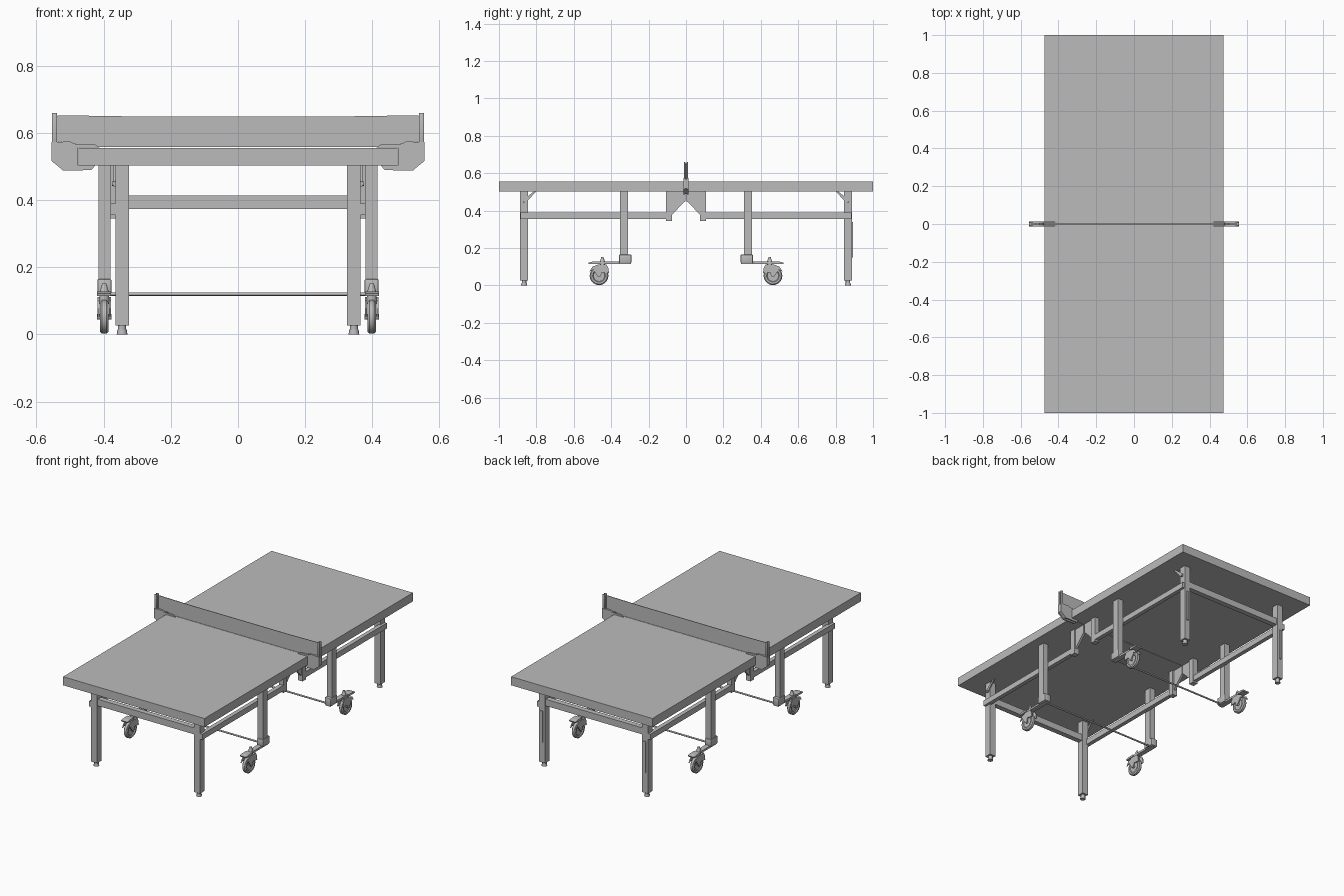
import bpy, bmesh, math
from mathutils import Matrix, Vector

cube = bpy.data.objects.get("Cube")
if cube:
    bpy.data.objects.remove(cube, do_unlink=True)

grey = bpy.data.materials.new("Neutral grey")
grey.use_nodes = True
grey.diffuse_color = (0.5, 0.5, 0.5, 1)
grey.node_tree.nodes["Principled BSDF"].inputs["Base Color"].default_value = (0.5, 0.5, 0.5, 1)

ALL = [(1, -1), (-1, -1), (1, 1), (-1, 1)]
SIDES = [(1, 1), (-1, 1)]
ENDS = [(1, -1), (1, 1)]
ONE = [(1, 1)]


def place(name, bm, where=ONE, smooth=False):
    """Make one object per mirrored position of a part built at +x, +y."""
    bmesh.ops.recalc_face_normals(bm, faces=bm.faces[:])
    for sx, sy in where:
        part = bm.copy()
        bmesh.ops.transform(part, matrix=Matrix.Diagonal((sx, sy, 1, 1)), verts=part.verts[:])
        bmesh.ops.recalc_face_normals(part, faces=part.faces[:])
        label = name
        if where in (ALL, ENDS):
            label = ("front_" if sy < 0 else "back_") + label
        if where in (ALL, SIDES):
            label = ("left_" if sx > 0 else "right_") + label
        mesh = bpy.data.meshes.new(label)
        part.to_mesh(mesh)
        part.free()
        mesh.materials.append(grey)
        obj = bpy.data.objects.new(label, mesh)
        bpy.context.collection.objects.link(obj)
        if smooth:
            bpy.ops.object.select_all(action='DESELECT')
            obj.select_set(True)
            bpy.context.view_layer.objects.active = obj
            bpy.ops.object.shade_smooth_by_angle(angle=math.radians(35))
    bm.free()


def box(name, x, y, z, where=ONE, bevel=0):
    bm = bmesh.new()
    bmesh.ops.create_cube(bm, size=1)
    for v in bm.verts:
        v.co = Vector([(r[0] + r[1]) / 2 + c * (r[1] - r[0]) for c, r in zip(v.co, (x, y, z))])
    if bevel:
        bmesh.ops.bevel(bm, geom=bm.edges[:], offset=bevel, segments=2, affect='EDGES', profile=0.5)
    place(name, bm, where, bool(bevel))


def slab(name, outline, axis, low, high, where=ONE):
    """Extrude an outline along x (points are y, z) or along y (points are x, z)."""
    bm = bmesh.new()
    point = (lambda a, b: (low, a, b)) if axis == 'x' else (lambda a, b: (a, low, b))
    face = bm.faces.new([bm.verts.new(point(a, b)) for a, b in outline])
    new = bmesh.ops.extrude_face_region(bm, geom=[face])["geom"]
    step = Vector((high - low, 0, 0) if axis == 'x' else (0, high - low, 0))
    bmesh.ops.translate(bm, vec=step, verts=[g for g in new if isinstance(g, bmesh.types.BMVert)])
    place(name, bm, where)


def rod(name, start, end, r1, where=ONE, r2=None, sides=16):
    start, end = Vector(start), Vector(end)
    bm = bmesh.new()
    turn = (end - start).to_track_quat('Z', 'Y').to_matrix().to_4x4()
    bmesh.ops.create_cone(bm, cap_ends=True, segments=sides, radius1=r1,
                          radius2=r1 if r2 is None else r2, depth=(end - start).length,
                          matrix=Matrix.Translation((start + end) / 2) @ turn)
    place(name, bm, where, True)


def lathe_x(name, profile, centre, where):
    """Spin a profile of (x, radius) points around the x axis."""
    bm = bmesh.new()
    verts = [bm.verts.new((x, 0, r)) for x, r in profile]
    edges = [bm.edges.new(pair) for pair in zip(verts, verts[1:])]
    bmesh.ops.spin(bm, geom=verts + edges, cent=(0, 0, 0), axis=(1, 0, 0),
                   angle=math.tau, steps=32, use_duplicate=False)
    bmesh.ops.remove_doubles(bm, verts=bm.verts[:], dist=0.0001)
    bmesh.ops.translate(bm, vec=Vector(centre), verts=bm.verts[:])
    place(name, bm, where, True)


# Two table halves
box("table_half", (-0.475, 0.475), (0.001, 1), (0.503, 0.555), ENDS)

# End legs with adjustable feet and cross bars
box("leg", (0.325, 0.365), (0.845, 0.887), (0.026, 0.504), ALL)
rod("foot_stem", (0.345, 0.866, 0.012), (0.345, 0.866, 0.03), 0.012, ALL)
rod("foot_pad", (0.345, 0.866, 0), (0.345, 0.866, 0.014), 0.016, ALL, 0.014)
box("cross_bar", (-0.33, 0.33), (0.85, 0.882), (0.373, 0.413), ENDS)

# Folding braces with pivot pins, and latch strips on the back legs
slab("brace", [(0.8, 0.504), (0.812, 0.504), (0.872, 0.455), (0.872, 0.44), (0.858, 0.44)],
     'x', 0.365, 0.371, ALL)
rod("brace_pin", (0.36, 0.865, 0.448), (0.375, 0.865, 0.448), 0.007, ALL)
box("latch_strip", (0.34, 0.352), (0.887, 0.893), (0.15, 0.34), SIDES)

# Long side rails running to the centre hinge brackets
box("side_rail", (0.355, 0.38), (0.1, 0.885), (0.356, 0.39), ALL)
box("hinge_block", (0.35, 0.382), (0.074, 0.108), (0.345, 0.504), ALL)
slab("hinge_plate", [(0.09, 0.504), (0.004, 0.504), (0.004, 0.45), (0.03, 0.425), (0.08, 0.372)],
     'x', 0.36, 0.374, ALL)

# Wheel posts, joined across by a thin axle rod
box("wheel_post", (0.38, 0.415), (0.31, 0.354), (0.125, 0.504), ALL)
box("post_shoe", (0.377, 0.418), (0.292, 0.358), (0.12, 0.165), ALL, 0.004)
rod("axle_rod", (-0.385, 0.315, 0.12), (0.385, 0.315, 0.12), 0.005, ENDS)

# Casters
box("caster_arm", (0.383, 0.413), (0.295, 0.47), (0.115, 0.127), ALL)
slab("brake_pedal", [(0.46, 0.115), (0.46, 0.127), (0.5, 0.127), (0.522, 0.122), (0.52, 0.115)],
     'x', 0.378, 0.42, ALL)
rod("swivel_cap", (0.398, 0.447, 0.125), (0.398, 0.447, 0.152), 0.014, ALL, 0.006)
rod("swivel_stem", (0.398, 0.447, 0.09), (0.398, 0.447, 0.117), 0.014, ALL)
tread = [(-0.008, 0), (-0.008, 0.03), (-0.013, 0.034), (-0.013, 0.044), (-0.007, 0.05)]
lathe_x("wheel", tread + [(-x, r) for x, r in reversed(tread)], (0.398, 0.465, 0.052), ALL)
fork = [(0.425, 0.112), (0.47, 0.112), (0.5, 0.1), (0.516, 0.075), (0.495, 0.085),
        (0.48, 0.06), (0.468, 0.044), (0.455, 0.05), (0.45, 0.07), (0.412, 0.065), (0.414, 0.09)]
slab("outer_fork", fork, 'x', 0.412, 0.418, ALL)
slab("inner_fork", fork, 'x', 0.378, 0.384, ALL)
rod("hub", (0.377, 0.465, 0.052), (0.419, 0.465, 0.052), 0.008, ALL)

# Net, sagging a little in the middle
slab("net", [(-0.537, 0.575), (-0.42, 0.558), (0.42, 0.558), (0.537, 0.575), (0.537, 0.652),
             (0.34, 0.649), (-0.34, 0.649), (-0.537, 0.652)], 'y', -0.002, 0.002)

# Net posts: paired bars on a clamp that grips the table edge
box("net_post", (0.538, 0.554), (0.004, 0.012), (0.56, 0.659), ALL, 0.003)
box("net_post_core", (0.534, 0.546), (-0.005, 0.005), (0.56, 0.65), SIDES)
clamp = [(0.41, 0.556), (0.476, 0.556), (0.476, 0.502), (0.425, 0.502), (0.437, 0.489),
         (0.52, 0.487), (0.535, 0.5), (0.555, 0.516), (0.555, 0.572), (0.5, 0.574),
         (0.485, 0.567), (0.425, 0.565)]
slab("clamp_plate", clamp, 'y', 0.006, 0.014, ALL)
slab("clamp_core", [(x, z + (0.003 if z < 0.53 else -0.003)) for x, z in clamp[1:3] + clamp[5:10]],
     'y', -0.007, 0.007, SIDES)
